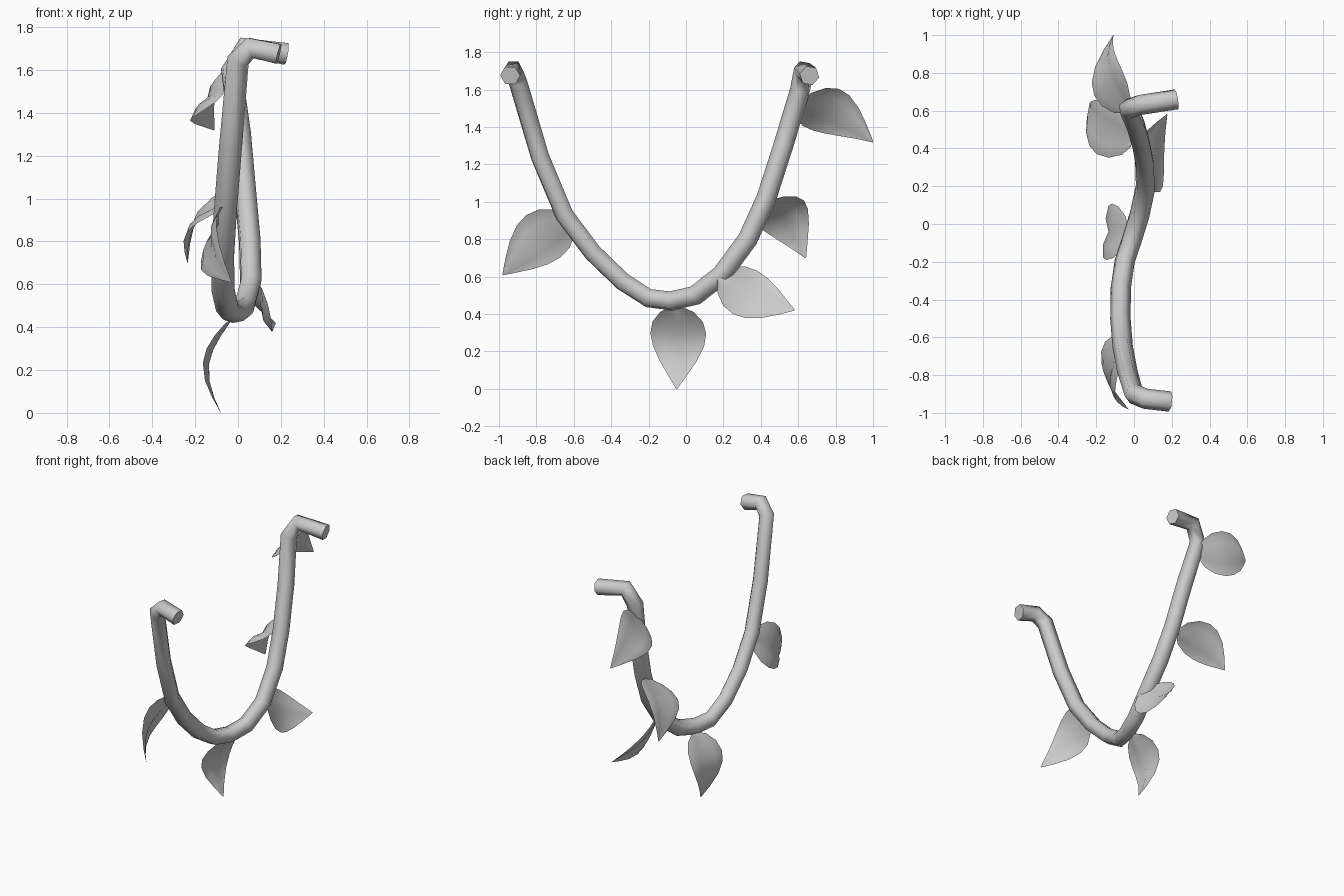
import bpy, bmesh, math
from mathutils import Vector

if "Cube" in bpy.data.objects:
    bpy.data.objects.remove(bpy.data.objects["Cube"])

# Vine: hexagonal tube swept along a hanging path with two hooked ends
path = [(0.19, -0.94, 1.675), (0.06, -0.925, 1.705), (0.00, -0.90, 1.645),
        (-0.035, -0.78, 1.24), (-0.06, -0.65, 0.93), (-0.072, -0.50, 0.73),
        (-0.07, -0.34, 0.575), (-0.05, -0.20, 0.485), (-0.01, -0.08, 0.47),
        (0.03, 0.05, 0.50), (0.06, 0.19, 0.61), (0.055, 0.33, 0.80),
        (0.035, 0.43, 1.02), (0.01, 0.52, 1.30), (-0.03, 0.61, 1.60),
        (0.03, 0.63, 1.705), (0.225, 0.66, 1.675)]
cu = bpy.data.curves.new("vine", 'CURVE')
cu.dimensions = '3D'
cu.bevel_depth = 0.054
cu.bevel_resolution = 1
cu.use_fill_caps = True
sp = cu.splines.new('POLY')
sp.points.add(len(path) - 1)
for p, co in zip(sp.points, path):
    p.co = (*co, 1)
vine = bpy.data.objects.new("vine", cu)
bpy.context.collection.objects.link(vine)
bpy.context.view_layer.objects.active = vine
vine.select_set(True)
bpy.ops.object.convert(target='MESH')
bpy.ops.object.shade_smooth_by_angle(angle=math.radians(70))

# Leaf outline (position along leaf, half width) and cross-section (across, height)
outline = [(0, .025), (.07, .09), (.2, .136), (.35, .15), (.5, .138),
           (.68, .1), (.85, .05), (1, .003)]
section = [(-1, 0), (-.5, .06), (0, -.1), (.5, .06), (1, 0)]


def leaf(name, base, tip, across, outward, bow=0.095):
    base, tip = Vector(base), Vector(tip)
    d = (tip - base).normalized()
    w = Vector(across)
    w = (w - d * w.dot(d)).normalized()
    n = d.cross(w)
    if n.dot(Vector(outward)) < 0:
        n = -n
    bm = bmesh.new()
    rows = []
    for t, hw in outline:
        c = base.lerp(tip, t) + n * bow * math.sin(math.pi * t)
        rows.append([bm.verts.new(c + w * u * hw + n * h * hw) for u, h in section])
    for a, b in zip(rows, rows[1:]):
        for i in range(len(section) - 1):
            bm.faces.new((a[i], a[i + 1], b[i + 1], b[i])).smooth = True
    bmesh.ops.recalc_face_normals(bm, faces=bm.faces)
    me = bpy.data.meshes.new(name)
    bm.to_mesh(me)
    bm.free()
    bpy.context.collection.objects.link(bpy.data.objects.new(name, me))


# Five leaves along the vine
leaf("leaf_top", (-.04, .60, 1.52), (-.11, 1.0, 1.32), (.12, .03, .2), (-1, 0, 1))
leaf("leaf_upper", (-.01, .43, 1.0), (-.235, .64, .70), (.25, .8, .4), (-1, 0, 0))
leaf("leaf_lower", (.10, .18, .60), (.175, .58, .42), (-.12, .10, .2), (-1, 0, -1), .05)
leaf("leaf_bottom", (-.03, -.05, .44), (-.08, -.05, 0), (.03, .29, 0), (-1, 0, 0))
leaf("leaf_side", (-.08, -.62, .91), (-.03, -.98, .61), (.08, -.18, .25), (-1, 0, 0), .085)
